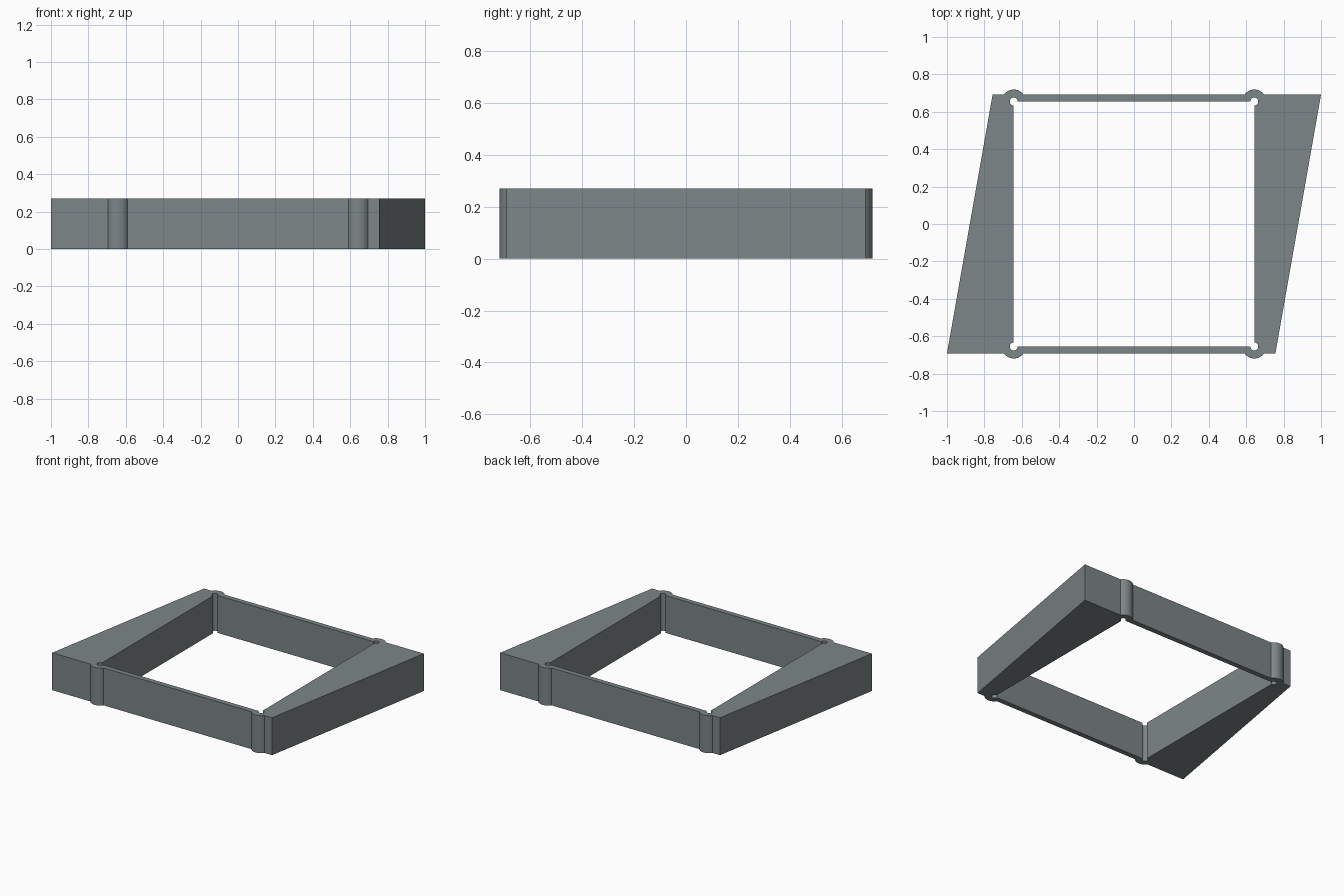
import bpy, bmesh, math

if "Cube" in bpy.data.objects:
    bpy.data.objects.remove(bpy.data.objects["Cube"])

HEIGHT = 0.27
WALL_Y = 0.692                 # outer face of the front and back walls
CX, CY = 0.643, 0.655          # corners of the square opening
BOSS_R, HOLE_R = 0.064, 0.021  # corner boss and corner relief groove


def arc(cx, cy, r, a0, a1, n):
    """Points on an arc, angles in degrees."""
    return [(cx + r * math.cos(math.radians(a0 + (a1 - a0) * i / n)),
             cy + r * math.sin(math.radians(a0 + (a1 - a0) * i / n)))
            for i in range(n + 1)]


grey = bpy.data.materials.new("slate grey")
grey.diffuse_color = (0.205, 0.238, 0.242, 1)
grey.use_nodes = True
grey.node_tree.nodes["Principled BSDF"].inputs["Base Color"].default_value = grey.diffuse_color

# Left half of the frame: outer edge, then back along the opening
b = math.degrees(math.asin((WALL_Y - CY) / BOSS_R))
outline = [(0, WALL_Y)]
outline += arc(-CX, CY, BOSS_R, b, 180 - b, 16)
outline += [(-0.756, WALL_Y), (-1.0, -WALL_Y)]
outline += arc(-CX, -CY, BOSS_R, 180 + b, 360 - b, 16)
outline += [(0, -WALL_Y), (0, -CY)]
outline += arc(-CX, -CY, HOLE_R, 360, 90, 18)
outline += arc(-CX, CY, HOLE_R, 270, 0, 18)
outline += [(0, CY)]

bm = bmesh.new()
# The right half is the left half turned by 180 degrees
for s in (1, -1):
    low = [bm.verts.new((s * x, s * y, 0)) for x, y in outline]
    high = [bm.verts.new((s * x, s * y, HEIGHT)) for x, y in outline]
    bm.faces.new(high)
    bm.faces.new(low[::-1])
    n = len(outline)
    for i in range(n):
        j = (i + 1) % n
        # leave the joints at x = 0 open so the halves weld into one ring
        if abs(outline[i][0]) + abs(outline[j][0]) > 1e-6:
            bm.faces.new((low[i], low[j], high[j], high[i]))
bmesh.ops.remove_doubles(bm, verts=bm.verts, dist=1e-5)
bmesh.ops.recalc_face_normals(bm, faces=bm.faces)

mesh = bpy.data.meshes.new("frame")
bm.to_mesh(mesh)
bm.free()
mesh.materials.append(grey)
frame = bpy.data.objects.new("frame", mesh)
bpy.context.collection.objects.link(frame)
bpy.context.view_layer.objects.active = frame
frame.select_set(True)
bpy.ops.object.shade_smooth_by_angle(angle=math.radians(30))
